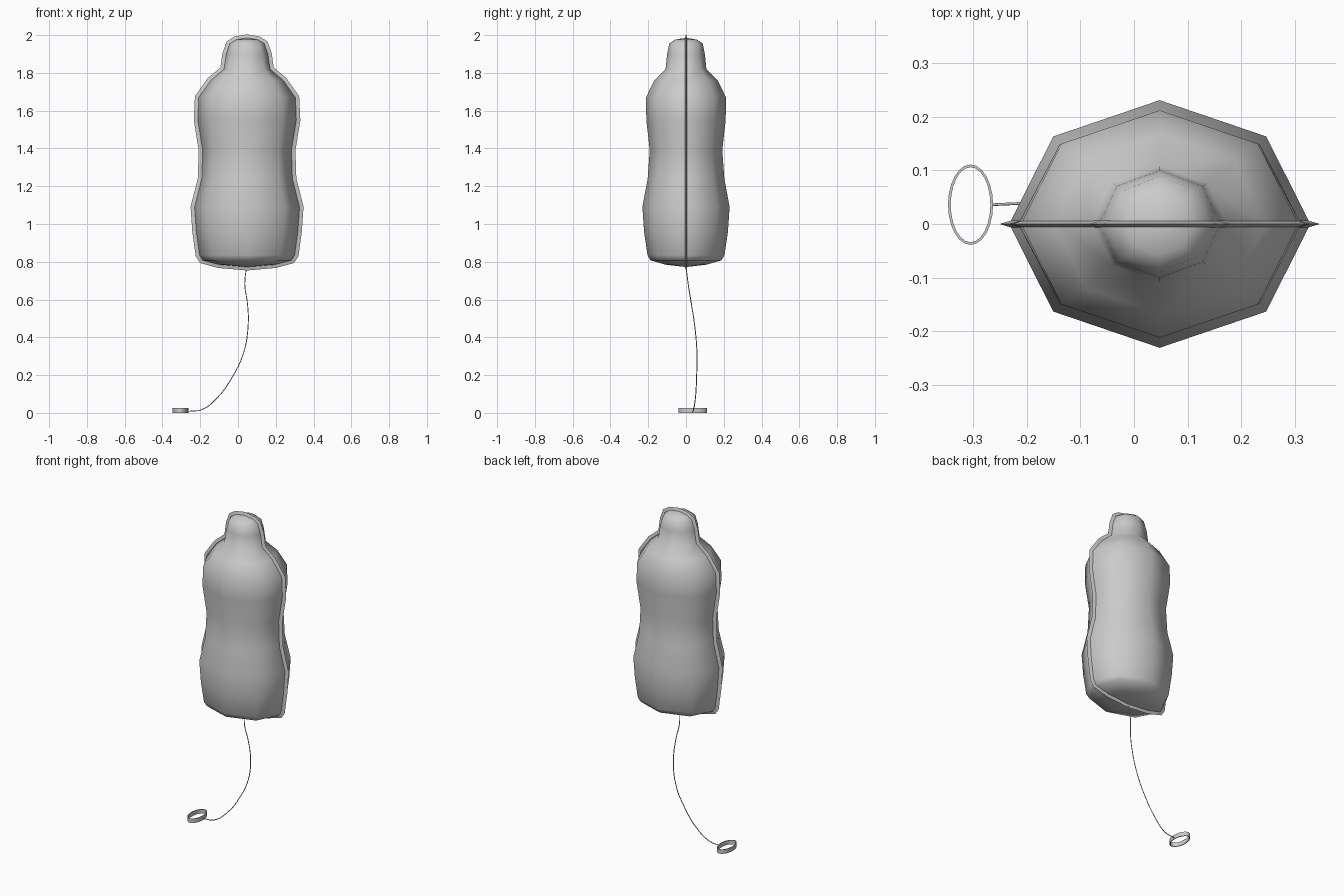
import bpy, bmesh, math
from mathutils import Vector

cube = bpy.data.objects.get("Cube")
if cube:
    bpy.data.objects.remove(cube, do_unlink=True)

CX = 0.048  # balloon axis
SIDES = 8
FIN = 0.018  # seam width


def material(name, rgb):
    m = bpy.data.materials.new(name)
    m.use_nodes = True
    m.diffuse_color = (*rgb, 1)
    m.node_tree.nodes["Principled BSDF"].inputs["Base Color"].default_value = (*rgb, 1)
    return m


grey = material("light grey", (0.6, 0.6, 0.6))


def finish(bm, name, angle):
    bmesh.ops.recalc_face_normals(bm, faces=bm.faces)
    me = bpy.data.meshes.new(name)
    bm.to_mesh(me)
    bm.free()
    ob = bpy.data.objects.new(name, me)
    bpy.context.collection.objects.link(ob)
    me.materials.append(grey)
    bpy.ops.object.select_all(action="DESELECT")
    ob.select_set(True)
    bpy.context.view_layer.objects.active = ob
    bpy.ops.object.shade_smooth_by_angle(angle=math.radians(angle))
    return ob


def bridge(bm, a, b):
    n = len(a)
    for i in range(n):
        j = (i + 1) % n
        bm.faces.new((a[i], a[j], b[j], b[i]))


# Bottle profile from bottom to top: height, half width, half depth
BOTTOM, TOP = 0.772, 1.986
profile = [
    (0.785, 0.15, 0.11), (0.808, 0.238, 0.188), (0.835, 0.255, 0.204),
    (0.96, 0.272, 0.222), (1.09, 0.281, 0.231), (1.24, 0.243, 0.203),
    (1.39, 0.238, 0.192), (1.55, 0.264, 0.21), (1.67, 0.259, 0.212),
    (1.76, 0.195, 0.168), (1.82, 0.125, 0.108), (1.9, 0.113, 0.1),
    (1.955, 0.094, 0.089), (1.976, 0.06, 0.058),
]

# Inflated bottle body
bm = bmesh.new()
rings = []
for z, rx, ry in profile:
    rings.append([bm.verts.new((CX + rx * math.cos(2 * math.pi * k / SIDES),
                                ry * math.sin(2 * math.pi * k / SIDES), z))
                  for k in range(SIDES)])
for a, b in zip(rings, rings[1:]):
    bridge(bm, a, b)
for ring, z in ((rings[0], BOTTOM), (rings[-1], TOP)):
    pole = bm.verts.new((CX, 0, z))
    for k in range(SIDES):
        bm.faces.new((ring[k], ring[(k + 1) % SIDES], pole))
finish(bm, "balloon_body", 80)

# Welded seam around the silhouette, tapering to a thin edge
right = [Vector((rx, 0, z)) for z, rx, ry in profile]
left = [Vector((-p.x, 0, p.z)) for p in reversed(right)]
loop = [Vector((0, 0, BOTTOM))] + right + [Vector((0, 0, TOP))] + left
bm = bmesh.new()
edge, front, back = [], [], []
for i, p in enumerate(loop):
    t0 = (p - loop[i - 1]).normalized()
    t1 = (loop[(i + 1) % len(loop)] - p).normalized()
    t = (t0 + t1).normalized()
    out = Vector((t.z, 0, -t.x))
    base = p + Vector((CX, 0, 0))
    edge.append(bm.verts.new(base + out * FIN))
    inner = base - out * 0.006
    front.append(bm.verts.new(inner + Vector((0, -0.007, 0))))
    back.append(bm.verts.new(inner + Vector((0, 0.007, 0))))
bridge(bm, edge, front)
bridge(bm, back, edge)
bridge(bm, front, back)
finish(bm, "balloon_seam", 40)

# String hanging from the balloon
path = [
    (0.045, 0, 0.775), (0.036, 0.012, 0.68), (0.05, 0.028, 0.58),
    (0.054, 0.045, 0.47), (0.03, 0.058, 0.32), (-0.03, 0.056, 0.19),
    (-0.11, 0.05, 0.08), (-0.19, 0.04, 0.018), (-0.264, 0.036, 0.008),
]
cu = bpy.data.curves.new("string", "CURVE")
cu.dimensions = "3D"
cu.bevel_depth = 0.0025
cu.bevel_resolution = 1
cu.resolution_u = 6
cu.use_fill_caps = True
sp = cu.splines.new("BEZIER")
sp.bezier_points.add(len(path) - 1)
for bp, co in zip(sp.bezier_points, path):
    bp.co = co
    bp.handle_left_type = bp.handle_right_type = "AUTO"
cu.materials.append(grey)
bpy.context.collection.objects.link(bpy.data.objects.new("string", cu))

# Oval pull ring at the end of the string
bm = bmesh.new()
loops = []
for inset, z in ((0, 0), (0, 0.026), (0.005, 0.026), (0.005, 0)):
    loops.append([bm.verts.new((-0.305 + (0.042 - inset) * math.cos(2 * math.pi * k / 24),
                                0.036 + (0.075 - inset) * math.sin(2 * math.pi * k / 24), z))
                  for k in range(24)])
for i in range(4):
    bridge(bm, loops[i], loops[(i + 1) % 4])
finish(bm, "pull_ring", 40)
